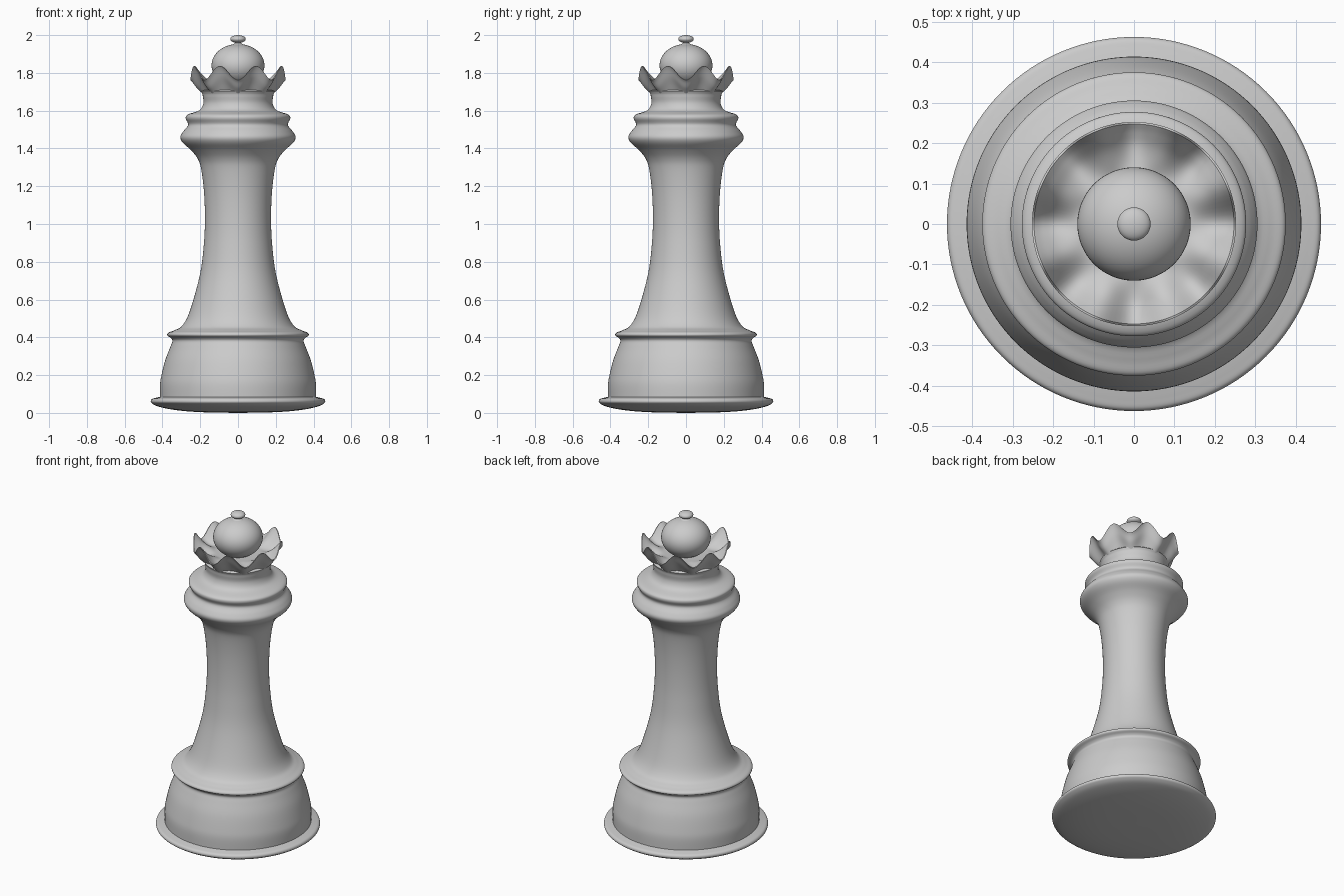
import bpy, bmesh, math

if "Cube" in bpy.data.objects:
    bpy.data.objects.remove(bpy.data.objects["Cube"])

SEG = 128


def smooth_span(pts, steps=5):
    """Catmull-Rom curve through a few profile points."""
    p = [pts[0]] + pts + [pts[-1]]
    out = []
    for i in range(1, len(p) - 2):
        a, b, c, d = p[i - 1:i + 3]
        for s in range(steps):
            t = s / steps
            out.append(tuple(0.5 * (2 * b[k] + (c[k] - a[k]) * t
                       + (2 * a[k] - 5 * b[k] + 4 * c[k] - d[k]) * t * t
                       + (3 * b[k] - a[k] - 3 * c[k] + d[k]) * t ** 3) for k in (0, 1)))
    return out + [pts[-1]]


def lathe(name, profile, wave=lambda r, a: 0.0):
    """Spin an (r, z) profile about z; wave adds a height by radius and angle."""
    bm = bmesh.new()
    rings = []
    for r, z in profile:
        if r < 1e-5:
            rings.append([bm.verts.new((0, 0, z))] * SEG)
        else:
            ring = []
            for i in range(SEG):
                a = 2 * math.pi * i / SEG
                ring.append(bm.verts.new((r * math.cos(a), r * math.sin(a), z + wave(r, a))))
            rings.append(ring)
    for lo, hi in zip(rings, rings[1:]):
        for i in range(SEG):
            j = (i + 1) % SEG
            quad = list(dict.fromkeys((lo[i], lo[j], hi[j], hi[i])))
            if len(quad) > 2:
                bm.faces.new(quad)
    bmesh.ops.recalc_face_normals(bm, faces=bm.faces)
    me = bpy.data.meshes.new(name)
    bm.to_mesh(me)
    bm.free()
    ob = bpy.data.objects.new(name, me)
    bpy.context.collection.objects.link(ob)
    bpy.context.view_layer.objects.active = ob
    ob.select_set(True)
    bpy.ops.object.shade_smooth_by_angle(angle=math.radians(40))
    ob.select_set(False)
    return ob


# Base, stem and collars in one turned body; each span is smooth, joints are crisp
spans = [
    [(0, 0), (.2, .004), (.33, .015), (.42, .033), (.455, .05), (.462, .062),
     (.455, .074), (.435, .08), (.413, .085)],
    [(.413, .085), (.413, .15), (.405, .2), (.385, .28), (.358, .35), (.347, .38),
     (.355, .396), (.374, .41), (.368, .425), (.335, .438), (.295, .462), (.255, .54),
     (.202, .73), (.181, .89), (.175, 1.03), (.18, 1.17), (.195, 1.29), (.213, 1.345),
     (.248, 1.39), (.292, 1.43), (.305, 1.46), (.29, 1.49), (.264, 1.525), (.277, 1.56),
     (.265, 1.58), (.205, 1.602), (.183, 1.64), (.187, 1.685), (.178, 1.71), (0, 1.715)],
]
body = smooth_span(spans[0]) + smooth_span(spans[1])[1:]
lathe("turned_body", body)


# Crown: flared cup whose rim rises and dips in eight scallops
def scallop(r, a):
    f = min(1, max(0, (r - .13) / .12))
    return -.037 * f * math.cos(8 * a)


outer = smooth_span([(.178, 1.695), (.195, 1.718), (.22, 1.75), (.24, 1.783), (.252, 1.799)])
inner = smooth_span([(.247, 1.801), (.225, 1.78), (.19, 1.757), (.14, 1.745), (.09, 1.742)])
lathe("crown", [(0, 1.695)] + outer + inner + [(0, 1.742)], scallop)


# Dome and finial: flattened balls
def ball(name, z, r, h):
    n = 28
    lathe(name, [(r * math.sin(math.pi * i / n), z - h * math.cos(math.pi * i / n))
                 for i in range(n + 1)])


ball("crown_dome", 1.84, .14, .113)
ball("finial", 1.979, .041, .021)
lathe("finial_neck", smooth_span([(0, 1.94), (.03, 1.948), (.017, 1.958), (.02, 1.97), (0, 1.975)]))
